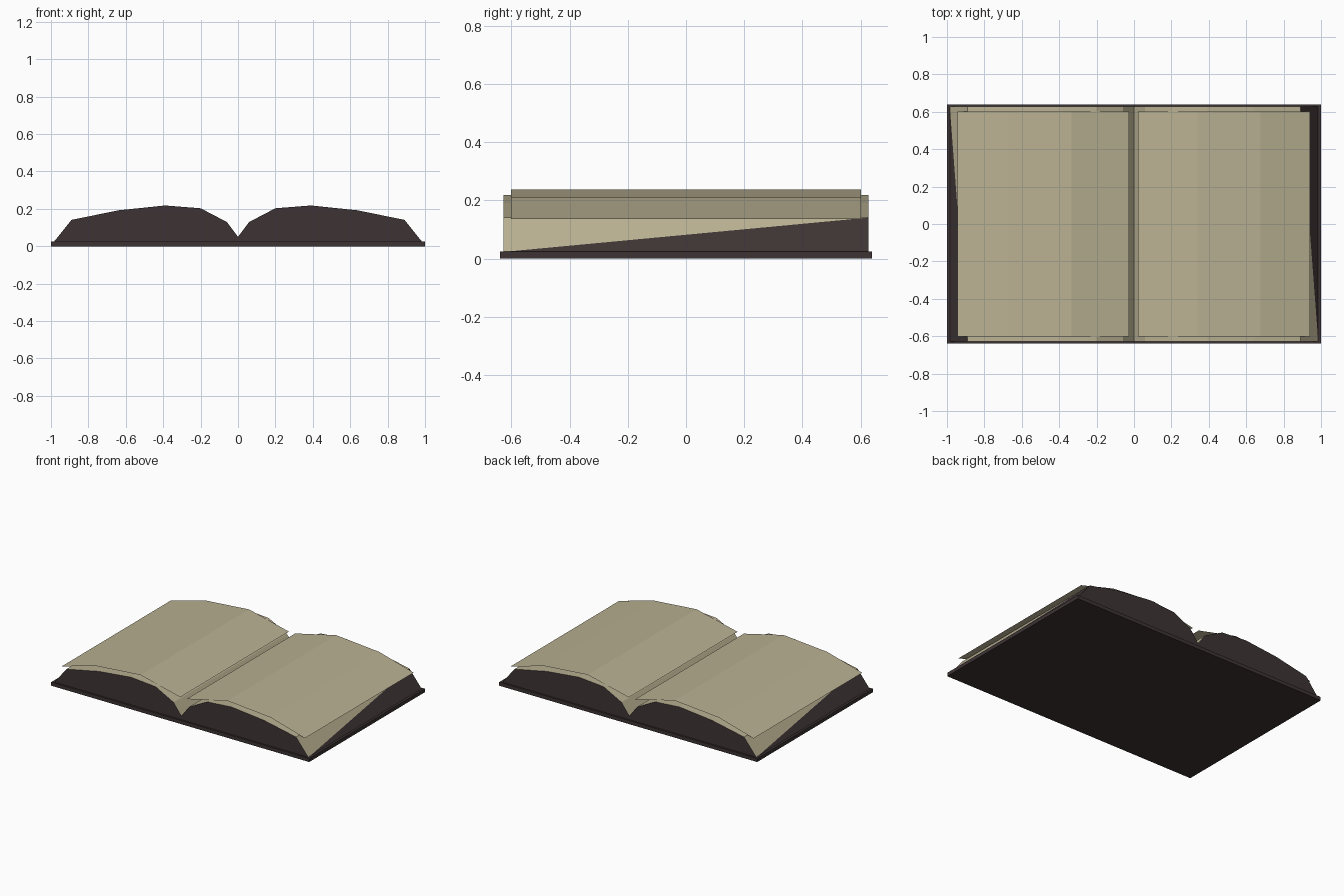
import bpy, bmesh

if "Cube" in bpy.data.objects:
    bpy.data.objects.remove(bpy.data.objects["Cube"])


def material(name, rgb):
    m = bpy.data.materials.new(name)
    m.diffuse_color = (*rgb, 1)
    m.use_nodes = True
    m.node_tree.nodes["Principled BSDF"].inputs["Base Color"].default_value = m.diffuse_color
    return m


DARK = material("dark cover brown", (0.048, 0.034, 0.034))
PAGE = material("aged paper", (0.49, 0.44, 0.29))


def finish(name, bm, mats):
    mesh = bpy.data.meshes.new(name)
    bm.to_mesh(mesh)
    bm.free()
    for m in mats:
        mesh.materials.append(m)
    ob = bpy.data.objects.new(name, mesh)
    bpy.context.collection.objects.link(ob)
    return ob


def rows(bm, profile, half):
    """Front and back rows of vertices along an x/z profile."""
    return [[bm.verts.new((x, y, z)) for x, z in profile] for y in (-half, half)]


# Cover: thin slab under everything
bm = bmesh.new()
bmesh.ops.create_cube(bm, size=1)
for v in bm.verts:
    v.co = (v.co.x * 2, v.co.y * 1.28, (v.co.z + 0.5) * 0.025)
finish("cover", bm, [DARK])

# Page block: arched profile, dark ends, fore-edges split along a diagonal
half_arch = [(0.06, 0.13), (0.2, 0.203), (0.39, 0.218), (0.64, 0.192),
             (0.89, 0.141), (0.985, 0.023)]
arch = [(-x, z) for x, z in reversed(half_arch)] + [(0, 0.05)] + half_arch
bm = bmesh.new()
front, back = rows(bm, arch, 0.628)
last = len(arch) - 1
dark_faces = [bm.faces.new(front[::-1]), bm.faces.new(back),
              bm.faces.new((front[0], back[0], back[last], front[last]))]
for i in range(1, last - 1):
    bm.faces.new((front[i], front[i + 1], back[i + 1], back[i]))
# left fore-edge: dark triangle at the front, paper triangle behind
dark_faces.append(bm.faces.new((front[0], front[1], back[0])))
bm.faces.new((front[1], back[1], back[0]))
# right fore-edge: the same turned half round
dark_faces.append(bm.faces.new((back[last], back[last - 1], front[last])))
bm.faces.new((back[last - 1], front[last - 1], front[last]))
bmesh.ops.recalc_face_normals(bm, faces=bm.faces[:])
for f in bm.faces:
    f.material_index = 0 if f in dark_faces else 1
finish("page_block", bm, [DARK, PAGE])

# Loose top sheets: single curved layers hovering over each half
sheets = {
    "left_sheet": [(-0.945, 0.136), (-0.675, 0.21), (-0.335, 0.238), (-0.027, 0.165)],
    "right_sheet": [(0.022, 0.165), (0.34, 0.238), (0.675, 0.21), (0.94, 0.136)],
}
for name, profile in sheets.items():
    bm = bmesh.new()
    front, back = rows(bm, profile, 0.602)
    for i in range(len(profile) - 1):
        bm.faces.new((front[i], front[i + 1], back[i + 1], back[i]))
    finish(name, bm, [PAGE])
